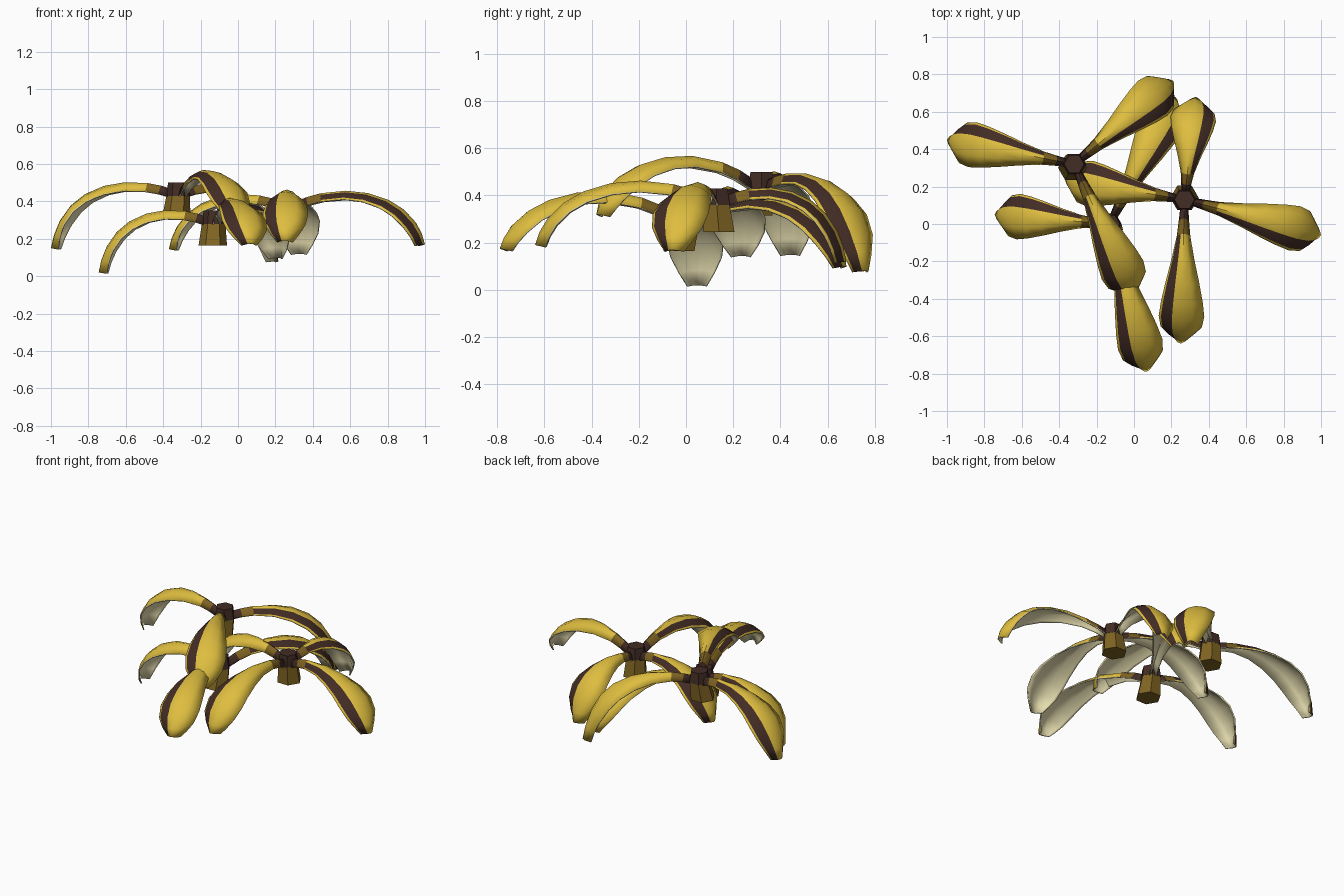
import bpy, bmesh, math
from mathutils import Vector, Matrix

cube = bpy.data.objects.get("Cube")
if cube:
    bpy.data.objects.remove(cube)


def material(name, rgb):
    m = bpy.data.materials.new(name)
    m.use_nodes = True
    m.diffuse_color = (*rgb, 1)
    m.node_tree.nodes["Principled BSDF"].inputs["Base Color"].default_value = (*rgb, 1)
    return m


yellow = material("peel yellow", (0.73, 0.51, 0.05))
tan = material("stem tan", (0.21, 0.125, 0.016))
brown = material("bruise brown", (0.055, 0.025, 0.018))
cream = material("inner cream", (0.92, 0.84, 0.5))

# (position along the strip, half width)
WIDTHS = [(0, .022), (.08, .028), (.17, .036), (.32, .062), (.46, .09),
          (.6, .112), (.72, .122), (.84, .11), (.93, .078), (1, .042)]
COLUMNS = [-1, -.5, 0, .42, .9, 1]
FOLD = .045  # how far the long edges curl down


def finish(name, bm, mats):
    mesh = bpy.data.meshes.new(name)
    bm.to_mesh(mesh)
    bm.free()
    for m in mats:
        mesh.materials.append(m)
    obj = bpy.data.objects.new(name, mesh)
    bpy.context.collection.objects.link(obj)
    return obj


def strip(name, hub, tip, rise):
    """Arched peel strip that leaves the hub, rises and droops to its tip."""
    reach = Vector((tip[0] - hub[0], tip[1] - hub[1], 0))
    length = reach.length
    out = reach.normalized()
    right = Vector((out.y, -out.x, 0))
    z = hub[2]
    p = [Vector(c) for c in ((.03, z), (.41 * length, z + rise),
                             (.92 * length, z + rise * .5 - .01), (length, tip[2]))]
    bm = bmesh.new()
    rows = []
    for t, half in WIDTHS:
        s = 1 - t
        c = p[0] * s**3 + p[1] * 3 * s * s * t + p[2] * 3 * s * t * t + p[3] * t**3
        d = ((p[1] - p[0]) * s * s + (p[2] - p[1]) * 2 * s * t + (p[3] - p[2]) * t * t).normalized()
        normal = out * -d.y + Vector((0, 0, d.x))
        centre = Vector((hub[0], hub[1], 0)) + out * c.x + Vector((0, 0, c.y))
        rows.append([bm.verts.new(centre + right * half * u - normal * FOLD * u * u)
                     for u in COLUMNS])
    for i in range(len(rows) - 1):
        for j in range(len(COLUMNS) - 1):
            f = bm.faces.new((rows[i][j], rows[i][j + 1], rows[i + 1][j + 1], rows[i + 1][j]))
            # brown root, then tan, then yellow with a brown bruise on the right
            f.material_index = 2 if i == 0 else 1 if i == 1 else 2 if j == 3 else 0
    obj = finish(name, bm, [yellow, tan, brown, cream])
    shell = obj.modifiers.new("thickness", 'SOLIDIFY')
    shell.thickness = .008
    shell.offset = -1
    shell.material_offset = 3
    shell.material_offset_rim = 3
    bpy.ops.object.select_all(action='DESELECT')
    obj.select_set(True)
    bpy.context.view_layer.objects.active = obj
    bpy.ops.object.shade_smooth_by_angle(angle=math.radians(40))


def prism(name, x, y, z0, z1, r0, r1, mat, lean=(0, 0)):
    """Six-sided tapered block between two heights, leaning by an offset."""
    bm = bmesh.new()
    bmesh.ops.create_cone(bm, cap_ends=True, segments=6, radius1=r0, radius2=r1, depth=z1 - z0,
                          matrix=Matrix.Rotation(math.radians(30), 4, 'Z'))
    for v in bm.verts:
        if v.co.z < 0:
            v.co.x += lean[0]
            v.co.y += lean[1]
    bmesh.ops.translate(bm, verts=bm.verts, vec=(x, y, (z0 + z1) / 2))
    finish(name, bm, [mat])


# Each peel: hub point, lean of the stem foot, strips as (tip, rise)
PEELS = {
    "high_peel": ((-.32, .32, .465), (-.01, -.02), [
        ((-1.0, .45, .15), .09), ((.21, .765, .08), .08), ((0, -.38, .32), .2)]),
    "side_peel": ((.27, .13, .395), (0, .01), [
        ((1.0, -.06, .17), .13), ((.33, .68, .12), .09),
        ((-.37, .24, .145), .1), ((.25, -.64, .19), .14)]),
    "low_peel": ((-.13, 0, .315), (-.005, -.03), [
        ((-.745, .05, .02), .09), ((.07, -.79, .175), .2), ((.22, .68, .1), .16)]),
}

for name, (hub, lean, strips) in PEELS.items():
    x, y, z = hub
    prism(name + "_cap", x, y, z - .035, z + .035, .064, .054, brown)
    prism(name + "_stem", x, y, z - .15, z - .035, .076, .063, tan, lean)
    for n, (tip, rise) in enumerate(strips, 1):
        strip(f"{name}_strip_{n}", hub, tip, rise)
